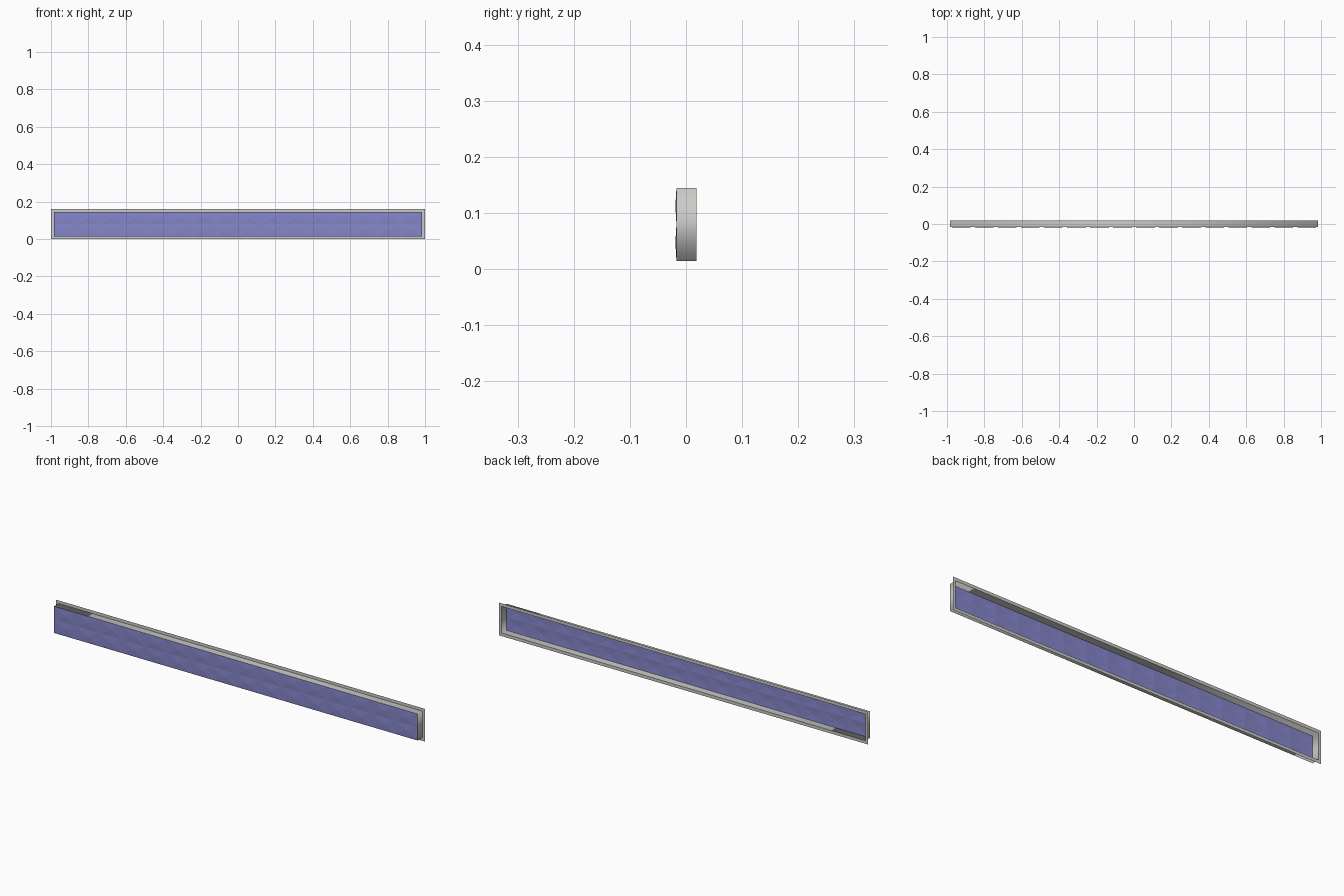
import bpy, bmesh
from mathutils import Matrix

cube = bpy.data.objects.get("Cube")
if cube:
    bpy.data.objects.remove(cube, do_unlink=True)

MID_Z = 0.08
BACK, FRONT, APEX = 0.019, -0.017, -0.019
INNER = (0.985, 0.065)   # half width and half height of the opening
OUTER = (1.0, 0.08)      # half width and half height of the flange


def material(name, color):
    mat = bpy.data.materials.new(name)
    mat.use_nodes = True
    mat.diffuse_color = color
    bsdf = next(n for n in mat.node_tree.nodes if n.type == 'BSDF_PRINCIPLED')
    bsdf.inputs["Base Color"].default_value = color
    return mat


def finish(name, bm, mat, smooth=False):
    mesh = bpy.data.meshes.new(name)
    bm.to_mesh(mesh)
    bm.free()
    for poly in mesh.polygons:
        poly.use_smooth = smooth
    mesh.materials.append(mat)
    obj = bpy.data.objects.new(name, mesh)
    bpy.context.collection.objects.link(obj)
    return obj


def rectangular_shell(name, rings, mat, smooth=False):
    """Join a row of rectangles, each given as (half sizes, depth)."""
    bm = bmesh.new()
    loops = []
    for (w, h), y in rings:
        corners = [(-w, -h), (w, -h), (w, h), (-w, h)]
        loops.append([bm.verts.new((x, y, MID_Z + z)) for x, z in corners])
    for a, b in zip(loops, loops[1:]):
        for i in range(4):
            j = (i + 1) % 4
            bm.faces.new((a[i], a[j], b[j], b[i]))
    return finish(name, bm, mat, smooth)


grey = material("light grey frame", (0.6, 0.6, 0.58, 1))
violet = material("violet glass", (0.24, 0.24, 0.6, 1))

# Hollow surround, open at the back, with a loop halfway along its depth
rectangular_shell("frame_walls",
                  [(INNER, FRONT), (INNER, 0), (INNER, BACK)], grey, smooth=True)

# Flat rim around the back opening
rectangular_shell("back_flange", [(OUTER, BACK), (INNER, BACK)], grey)

# Faceted lens: two rows of shallow pyramids across the front
bm = bmesh.new()
bmesh.ops.create_grid(bm, x_segments=16, y_segments=2, size=1)
bmesh.ops.scale(bm, vec=(INNER[0], INNER[1], 1), verts=bm.verts)
bmesh.ops.poke(bm, faces=bm.faces[:], offset=FRONT - APEX)
bmesh.ops.transform(bm, verts=bm.verts,
                    matrix=Matrix.Translation((0, FRONT, MID_Z))
                    @ Matrix.Rotation(1.5707963, 4, 'X'))
finish("faceted_lens", bm, violet)
